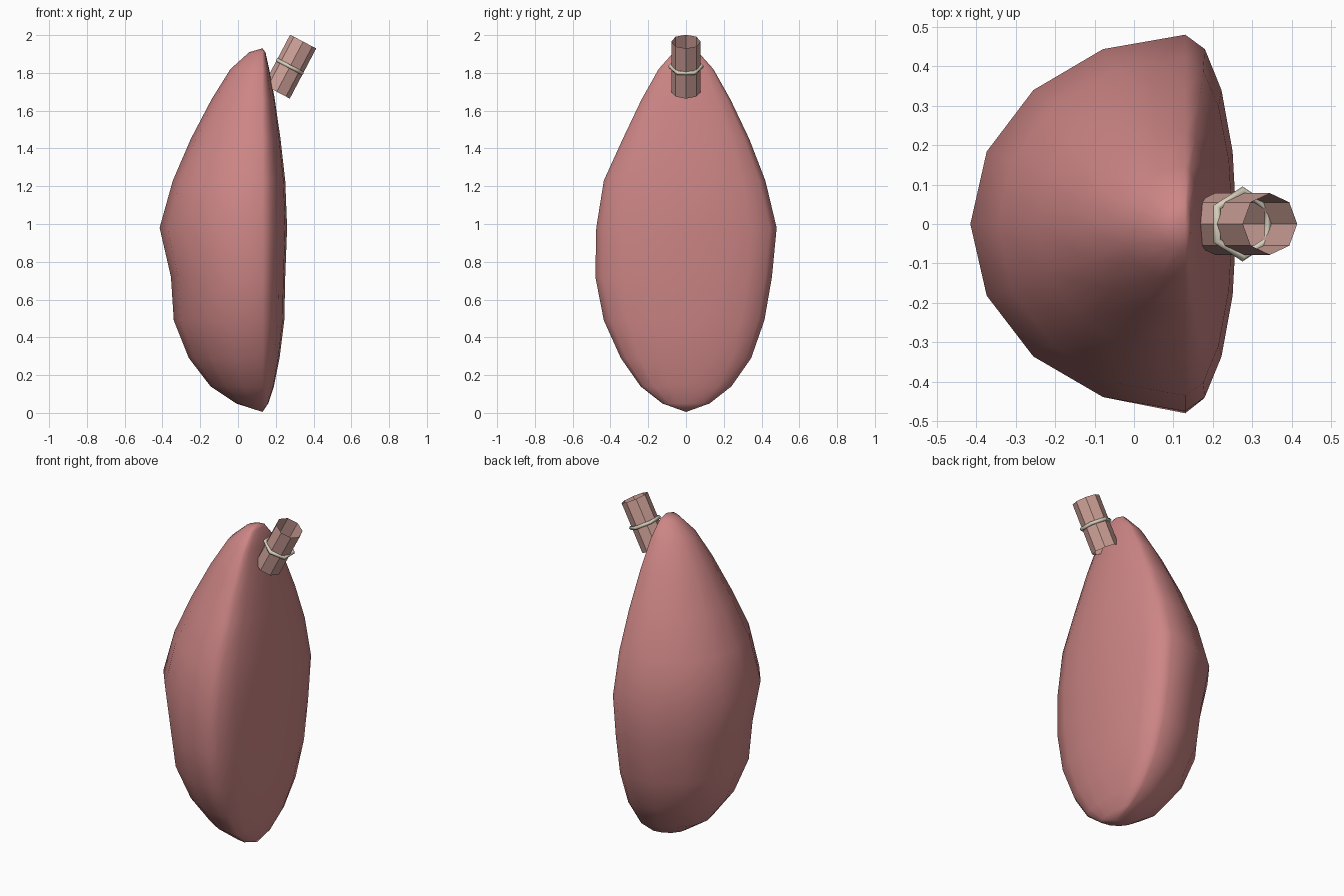
import bpy, bmesh, math
from mathutils import Matrix, Vector

if "Cube" in bpy.data.objects:
    bpy.data.objects.remove(bpy.data.objects["Cube"])


def material(name, rgb):
    m = bpy.data.materials.new(name)
    m.use_nodes = True
    m.diffuse_color = (*rgb, 1)
    m.node_tree.nodes["Principled BSDF"].inputs["Base Color"].default_value = (*rgb, 1)
    return m


def make_object(name, bm, mat, smooth):
    mesh = bpy.data.meshes.new(name)
    bm.to_mesh(mesh)
    bm.free()
    for p in mesh.polygons:
        p.use_smooth = smooth
    mesh.materials.append(mat)
    ob = bpy.data.objects.new(name, mesh)
    bpy.context.collection.objects.link(ob)
    return ob


flesh = material("rosy pink", (0.61, 0.235, 0.235))
pale = material("pale pink", (0.61, 0.35, 0.31))
cream = material("cream", (0.68, 0.63, 0.51))

# Organ body: rings of (height, bulge to -x, bulge to +x, front depth, back depth)
SPINE = 0.13
SEGMENTS = 16
rings = [
    (0.05, 0.14, 0.03, 0.125, 0.125), (0.14, 0.275, 0.06, 0.24, 0.24),
    (0.29, 0.39, 0.09, 0.345, 0.345), (0.49, 0.47, 0.115, 0.435, 0.415),
    (0.72, 0.485, 0.12, 0.48, 0.455), (0.98, 0.545, 0.13, 0.475, 0.48),
    (1.23, 0.475, 0.12, 0.435, 0.42), (1.45, 0.38, 0.095, 0.335, 0.335),
    (1.66, 0.27, 0.065, 0.235, 0.235), (1.82, 0.17, 0.035, 0.145, 0.145),
    (1.91, 0.07, 0.015, 0.065, 0.065),
]
bm = bmesh.new()
loops = []
for z, left, right, front, back in rings:
    loop = []
    for i in range(SEGMENTS):
        a = math.tau * i / SEGMENTS
        c, s = math.cos(a), math.sin(a)
        loop.append(bm.verts.new((SPINE + c * (right if c > 0 else left),
                                  s * (back if s > 0 else front), z)))
    loops.append(loop)
bottom = bm.verts.new((SPINE, 0, 0.005))
top = bm.verts.new((SPINE, 0, 1.93))
for i in range(SEGMENTS):
    j = (i + 1) % SEGMENTS
    bm.faces.new((bottom, loops[0][j], loops[0][i]))
    bm.faces.new((top, loops[-1][i], loops[-1][j]))
    for lo, hi in zip(loops, loops[1:]):
        bm.faces.new((lo[i], lo[j], hi[j], hi[i]))
make_object("organ_body", bm, flesh, True)

# Tilted frame shared by the tube and its collar
tilt = Matrix.Translation(Vector((0.275, 0, 1.833))) @ Matrix.Rotation(math.radians(27.8), 4, "Y")

# Open eight-sided tube
bm = bmesh.new()
bmesh.ops.create_cone(bm, cap_ends=False, segments=8, radius1=0.078, radius2=0.078, depth=0.3)
a_vert = max(bm.verts, key=lambda v: v.co.x)
spin = -math.atan2(a_vert.co.y, a_vert.co.x)
bm.transform(tilt @ Matrix.Rotation(spin, 4, "Z"))
make_object("duct_tube", bm, pale, False)

# Six-sided collar ring around the tube
bm = bmesh.new()
MAJOR, MINOR, SIDES, ROUND = 0.084, 0.011, 6, 6
grid = []
for i in range(SIDES):
    a = math.tau * (i + 0.5) / SIDES
    row = []
    for k in range(ROUND):
        b = math.tau * k / ROUND
        r = MAJOR + MINOR * math.cos(b)
        row.append(bm.verts.new((r * math.cos(a), r * math.sin(a), MINOR * math.sin(b))))
    grid.append(row)
for i in range(SIDES):
    n = grid[(i + 1) % SIDES]
    for k in range(ROUND):
        m = (k + 1) % ROUND
        bm.faces.new((grid[i][k], n[k], n[m], grid[i][m]))
bm.transform(tilt)
make_object("duct_collar", bm, cream, True)
